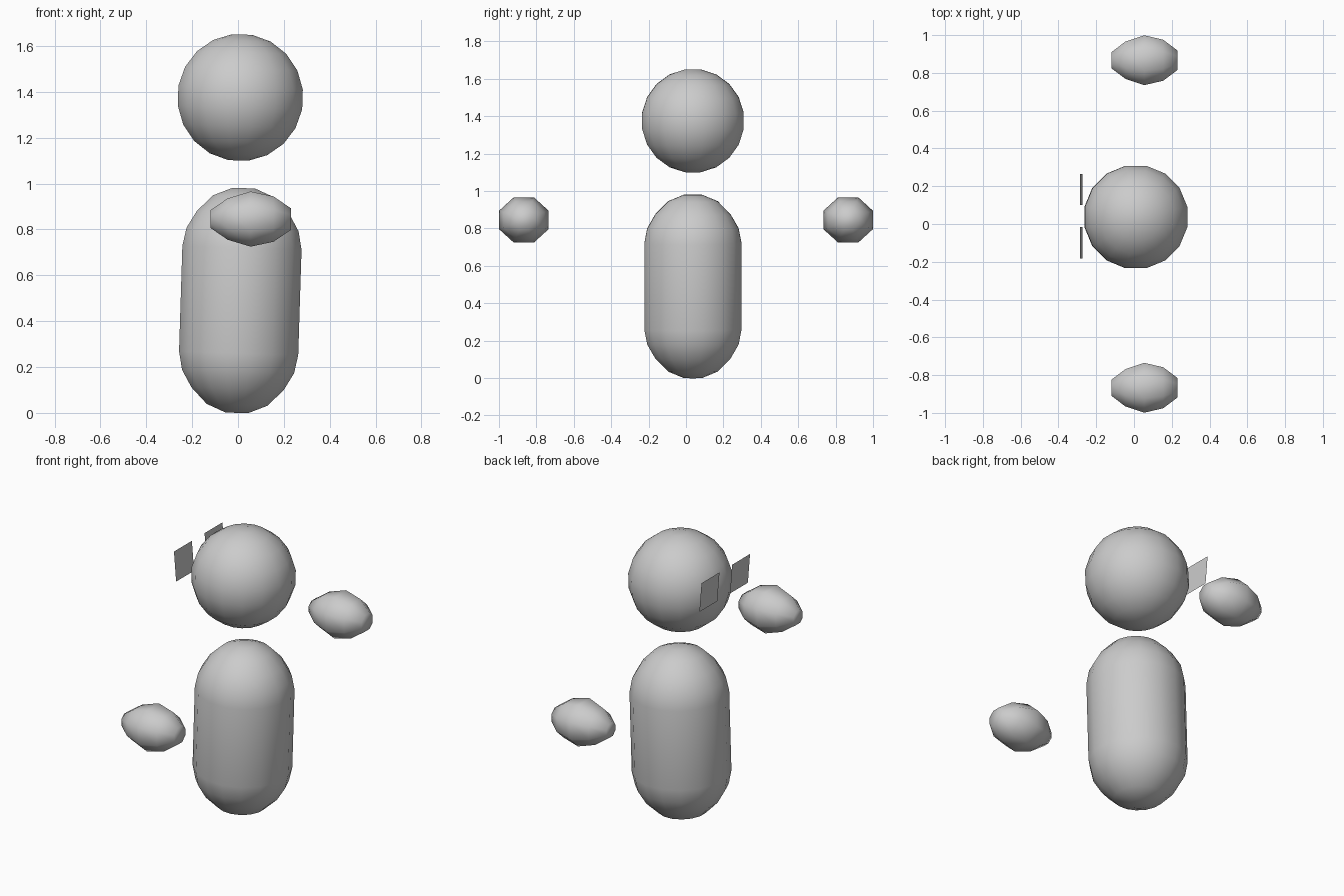
import bpy
import bmesh
from math import sin, cos, pi, radians
from mathutils import Matrix

if "Cube" in bpy.data.objects:
    bpy.data.objects.remove(bpy.data.objects["Cube"])


def lathe(name, profile, sides, matrix):
    """Revolve (radius, height) points about local z, cap both ends, then place."""
    bm = bmesh.new()
    rings = []
    for r, h in profile:
        rings.append([bm.verts.new((r * cos(2 * pi * (i + 0.5) / sides),
                                    r * sin(2 * pi * (i + 0.5) / sides), h))
                      for i in range(sides)])
    for a, b in zip(rings, rings[1:]):
        for i in range(sides):
            j = (i + 1) % sides
            bm.faces.new((a[i], a[j], b[j], b[i]))
    bm.faces.new(rings[0][::-1])
    bm.faces.new(rings[-1])
    bm.transform(matrix)
    bmesh.ops.recalc_face_normals(bm, faces=bm.faces)
    for f in bm.faces:
        f.smooth = True
    return finish(name, bm)


def finish(name, bm):
    mesh = bpy.data.meshes.new(name)
    bm.to_mesh(mesh)
    bm.free()
    obj = bpy.data.objects.new(name, mesh)
    bpy.context.collection.objects.link(obj)
    return obj


def place(x, y, z):
    return Matrix.Translation((x, y, z))


lean = Matrix.Rotation(radians(1.8), 4, 'Y')

# Body: slightly leaning capsule
half = [(0.265, 0.23), (0.249, 0.31), (0.205, 0.385), (0.135, 0.455), (0.05, 0.49)]
capsule = [(r, -h) for r, h in reversed(half)] + half
lathe("body", capsule, 16, place(0.01, 0.037, 0.49) @ lean)

# Head: floating low-poly ball with small flat poles
steps = 9
ball = []
for k in range(steps + 1):
    a = -pi / 2 + 0.16 + (pi - 0.32) * k / steps
    ball.append((0.28 * cos(a), 0.278 * sin(a)))
lathe("head", ball, 16, place(0.01, 0.037, 1.375) @ lean)

# Hands: floating eight-sided pods lying along x
pod = [(0.045, -0.175), (0.105, -0.1), (0.14, 0.0), (0.115, 0.1), (0.055, 0.175)]
for side, label in ((-1, "front_hand"), (1, "back_hand")):
    turn = Matrix.Rotation(radians(90), 4, 'Y')
    size = Matrix.Diagonal((1.0, 1.02, 0.93, 1.0))
    lathe(label, pod, 8, place(0.055, side * 0.867, 0.845) @ size @ turn)

# Eyes: thin upright panels in front of the face on the -x side
for y, label in ((-0.1, "front_eye"), (0.183, "back_eye")):
    bm = bmesh.new()
    corners = [(-0.273, -0.083, -0.086), (-0.273, 0.083, -0.086),
               (-0.287, 0.083, 0.086), (-0.287, -0.083, 0.086)]
    face = bm.faces.new([bm.verts.new((cx, y + cy, 1.436 + cz)) for cx, cy, cz in corners])
    face.normal_update()
    if face.normal.x > 0:
        face.normal_flip()
    finish(label, bm)
